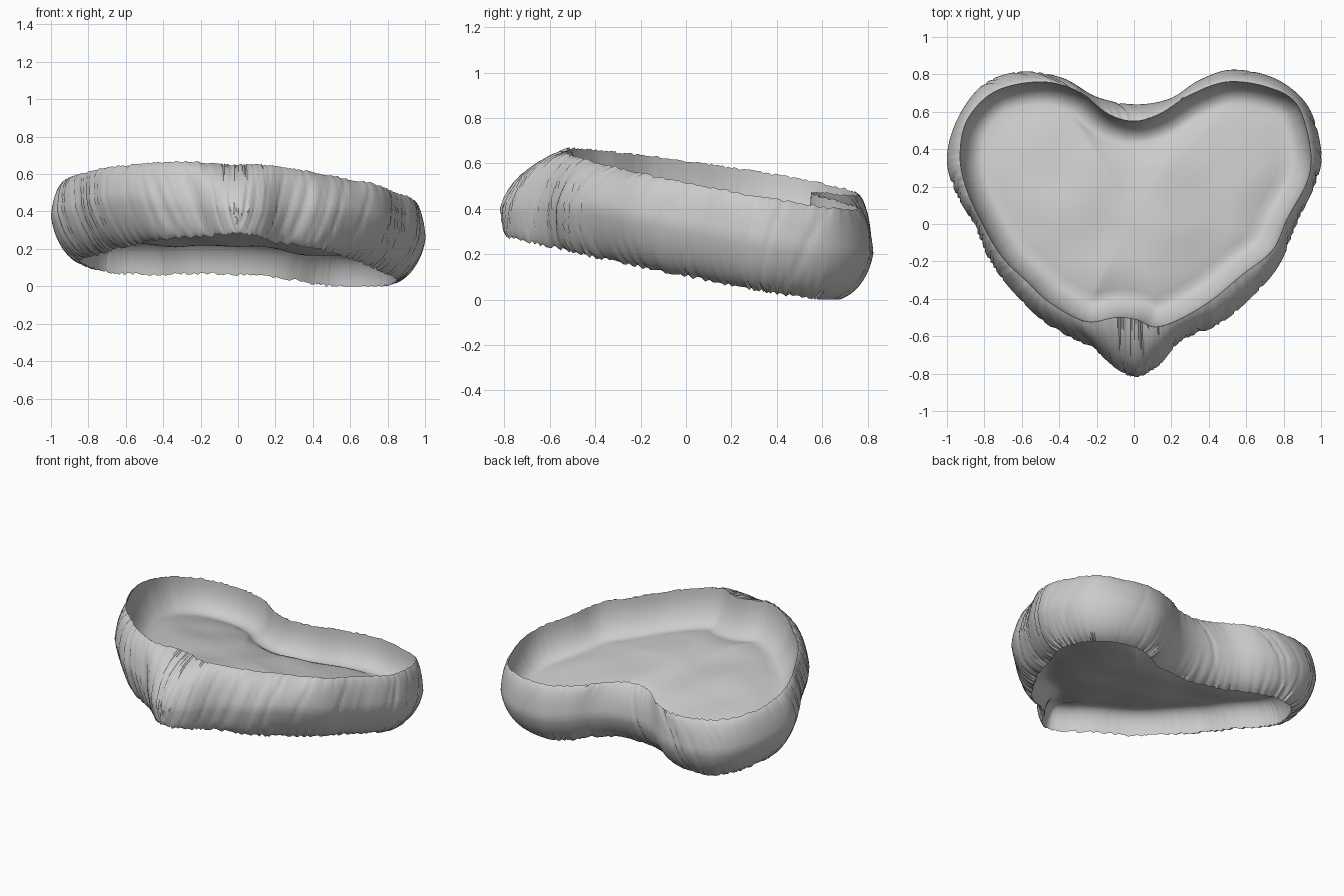
import bpy
import bmesh
import math
import random
from mathutils import Vector, noise

random.seed(4)
SEGMENTS = 400

if "Cube" in bpy.data.objects:
    bpy.data.objects.remove(bpy.data.objects["Cube"], do_unlink=True)

clay = bpy.data.materials.new("clay_grey")
clay.use_nodes = True
clay.diffuse_color = (0.6, 0.6, 0.6, 1)
clay.node_tree.nodes["Principled BSDF"].inputs["Base Color"].default_value = (0.6, 0.6, 0.6, 1)
clay.node_tree.nodes["Principled BSDF"].inputs["Roughness"].default_value = 0.7

# Heart outlines: widest wall x, y and the matching top rim x, y
HEART = [
    (0, .64, 0, .55), (-.2, .68, -.14, .59), (-.38, .78, -.3, .71), (-.6, .815, -.5, .76),
    (-.8, .75, -.74, .71), (-.94, .57, -.89, .56), (-1, .36, -.93, .37), (-.96, .18, -.9, .2),
    (-.86, 0, -.82, .02), (-.77, -.2, -.71, -.17), (-.64, -.37, -.57, -.31),
    (-.46, -.54, -.45, -.42), (-.22, -.67, -.26, -.52), (-.1, -.77, -.1, -.5),
    (.01, -.82, .01, -.51), (.13, -.76, .11, -.55), (.25, -.63, .24, -.51),
    (.45, -.54, .41, -.41), (.61, -.41, .58, -.27), (.77, -.23, .74, -.14),
    (.88, .02, .82, .03), (.98, .24, .93, .24), (1, .4, .94, .42), (.93, .63, .87, .64),
    (.76, .775, .72, .73), (.53, .825, .5, .76), (.35, .77, .3, .69), (.19, .67, .14, .59),
]


def smooth_loop(points, count):
    """Sample a closed Catmull-Rom curve."""
    n, out = len(points), []
    for k in range(count):
        f = k * n / count
        i, t = int(f), f - int(f)
        a, b, c, d = (points[(i + j) % n] for j in (-1, 0, 1, 2))
        out.append(b + (c - a) * (t / 2) + (a * 2 - b * 5 + c * 4 - d) * (t * t / 2)
                   + (b * 3 - a - c * 3 + d) * (t ** 3 / 2))
    return out


def normals_in(loop):
    """Inward directions of a counter-clockwise loop."""
    out = []
    for i in range(len(loop)):
        t = loop[(i + 4) % len(loop)] - loop[i - 4]
        out.append(Vector((-t.y, t.x)).normalized())
    return out


def tilted(p, height):
    """Height on a plane that drops towards the back and the left side."""
    return height - .058 * p.x - .17 * p.y


def lift(loop, height):
    return [Vector((p.x, p.y, tilted(p, height))) for p in loop]


def loft(name, rings, centre=None):
    """Skin closed rings, with an optional point closing the last ring."""
    bm = bmesh.new()
    rows = [[bm.verts.new(p) for p in ring] for ring in rings]
    for a, b in zip(rows, rows[1:]):
        for i in range(len(a)):
            j = (i + 1) % len(a)
            bm.faces.new((a[i], a[j], b[j], b[i]))
    if centre:
        c = bm.verts.new(centre)
        last = rows[-1]
        for i in range(len(last)):
            bm.faces.new((last[i], last[(i + 1) % len(last)], c))
    mesh = bpy.data.meshes.new(name)
    bm.to_mesh(mesh)
    bm.free()
    mesh.materials.append(clay)
    obj = bpy.data.objects.new(name, mesh)
    bpy.context.collection.objects.link(obj)
    return obj


# Key rings: rim, widest line, lower edge
rim_flat = smooth_loop([Vector(p[2:]) for p in HEART], SEGMENTS)
wide_flat = smooth_loop([Vector(p[:2]) for p in HEART], SEGMENTS)
wide_in = normals_in(wide_flat)
rim = lift(rim_flat, .563)
wide = lift(wide_flat, .375)
base_flat = []
for p, n in zip(wide_flat, wide_in):
    u = max(0, min(1, (p.y + .82) / .6))
    base_flat.append(p + n * (.025 + .125 * u * u * (3 - 2 * u)))
base = lift(base_flat, .145)
for i, p in enumerate(wide):
    p.z -= .11 * max(0, 1 - (p.y + .82) / .4)
    rim[i].z += random.uniform(-.005, .005)
    base[i].z = max(0, base[i].z + random.uniform(-.008, .008))

# Fine creases, denser along the two front sides
crease = []
for p in wide:
    chance = .3 if p.y < .2 else .06
    crease.append(random.uniform(.005, .013) if random.random() < chance else 0)


def crease_depth(i, down):
    """Creases lean towards the back as they rise."""
    lean = 12 * (1 - down) * (1 if i > SEGMENTS / 2 else -1)
    f = i - lean
    k, t = math.floor(f), f - math.floor(f)
    return crease[k % SEGMENTS] * (1 - t) + crease[(k + 1) % SEGMENTS] * t


# Bulging outer wall
def wall_ring(start, end, t, opening):
    s, c = math.sin(t * math.pi / 2), 1 - math.cos(t * math.pi / 2)
    across, fall = (s, c) if opening else (c, s)
    across, fall = across * .7 + t * .3, fall * .7 + t * .3
    down = t / 2 if opening else .5 + t / 2
    ring = []
    for i, (a, b, n) in enumerate(zip(start, end, wide_in)):
        p = a.lerp(b, across)
        p.z = a.z + (b.z - a.z) * fall
        p.xy += n * crease_depth(i, down) * math.sin(math.pi * down)
        ring.append(p)
    return ring


STEPS = 9
wall_rings = [wall_ring(rim, wide, k / STEPS, True) for k in range(STEPS)]
wall_rings += [wall_ring(wide, base, k / STEPS, False) for k in range(STEPS + 1)]
wall = loft("outer_wall", wall_rings)


# Rounded hollow running from an edge ring to a swollen, gently uneven floor
def hollow(name, edge, flat, height, inset, swell):
    inward = normals_in(flat)
    rings = [edge]
    for k in range(1, 9):
        a = k / 8 * math.pi / 2
        ring = []
        for e, p, n in zip(edge, flat, inward):
            q = p + n * inset * (1 - math.cos(a))
            ring.append(Vector((q.x, q.y, e.z + (tilted(q, height) - e.z) * math.sin(a))))
        rings.append(ring)
    floor_edge = rings[-1]
    middle = Vector((0, .05, 0))

    def floor_point(p, s):
        q = middle.lerp(Vector((p.x, p.y, 0)), s)
        bumps = noise.noise(q * 3.5) * .02 * min(1, (1 - s) * 3)
        q.z = tilted(q, height) + swell * (1 - s ** 3) + bumps
        return q

    for k in range(1, 14):
        rings.append([floor_point(p, 1 - k / 14) for p in floor_edge])
    return loft(name, rings, floor_point(middle, 0))


bowl = hollow("bowl_inside", rim, rim_flat, .355, .12, .06)
underside = hollow("hollow_underside", base, base_flat, .3, .1, -.055)

# Face every shell outwards and shade it smooth
for obj, upward in ((wall, 0), (bowl, 1), (underside, -1)):
    bm = bmesh.new()
    bm.from_mesh(obj.data)
    bmesh.ops.recalc_face_normals(bm, faces=bm.faces[:])
    if upward:
        facing = sum(f.normal.z * f.calc_area() for f in bm.faces) * upward
    else:
        facing = sum(f.normal.dot(f.calc_center_median() - Vector((0, 0, .3))) for f in bm.faces)
    if facing < 0:
        bmesh.ops.reverse_faces(bm, faces=bm.faces[:])
    bm.to_mesh(obj.data)
    bm.free()
    bpy.ops.object.select_all(action='DESELECT')
    obj.select_set(True)
    bpy.context.view_layer.objects.active = obj
    bpy.ops.object.shade_smooth_by_angle(angle=math.radians(50))
